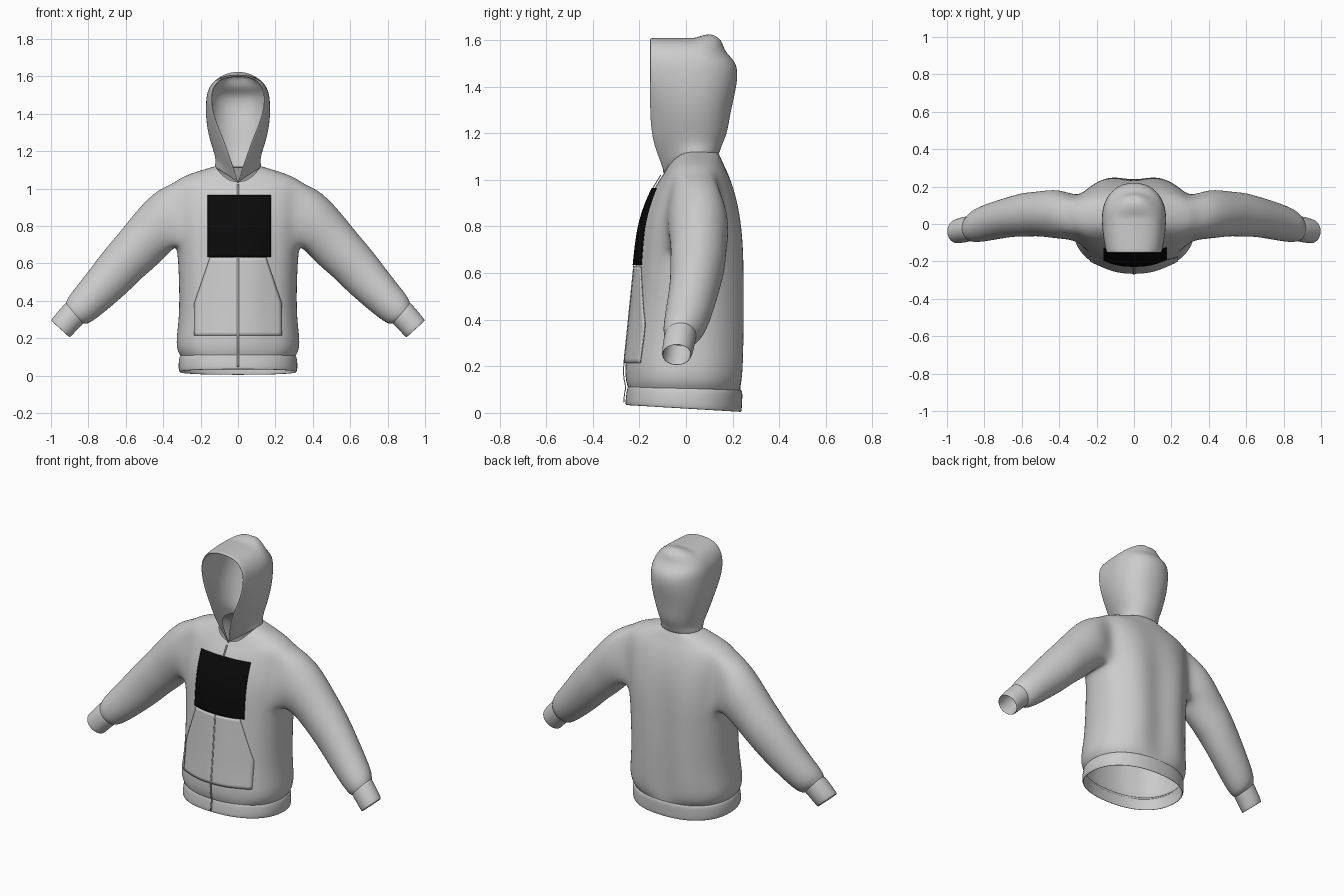
import bpy, bmesh
from math import sin, cos, pi, radians, copysign
from mathutils import Vector
from mathutils.bvhtree import BVHTree

if "Cube" in bpy.data.objects:
    bpy.data.objects.remove(bpy.data.objects["Cube"])


def finish(bm, name, sub=2, thick=0.0, offset=0.0):
    bmesh.ops.remove_doubles(bm, verts=bm.verts[:], dist=1e-4)
    bmesh.ops.recalc_face_normals(bm, faces=bm.faces[:])
    me = bpy.data.meshes.new(name)
    bm.to_mesh(me)
    bm.free()
    me.shade_smooth()
    ob = bpy.data.objects.new(name, me)
    bpy.context.collection.objects.link(ob)
    if thick:
        m = ob.modifiers.new("thickness", 'SOLIDIFY')
        m.thickness, m.offset = thick, offset
    if sub:
        m = ob.modifiers.new("smooth", 'SUBSURF')
        m.levels = m.render_levels = sub
    return ob


def loft(bm, rows, closed=True, skip=lambda r, c: False):
    vs = [[bm.verts.new(p) for p in row] for row in rows]
    n = len(rows[0])
    for r in range(len(rows) - 1):
        for c in range(n if closed else n - 1):
            if not skip(r, c):
                d = (c + 1) % n
                bm.faces.new((vs[r][c], vs[r][d], vs[r + 1][d], vs[r + 1][c]))
    return vs


N = 24


def torso_ring(z, hw, yf, yb, drop=0.0, fold=0.0, tilt=0.0):
    """Soft oval section; drop lowers the front, fold dents the cloth."""
    yc, pts = (yf + yb) / 2, []
    for i in range(N):
        c, s = cos(2 * pi * i / N), sin(2 * pi * i / N)
        x = hw * copysign(abs(c) ** 0.88, c)
        y = yc + (yb - yf) / 2 * copysign(abs(s) ** 0.88, s)
        if i == 6:
            y -= fold * 0.03
        if i in (4, 8):
            y += fold * 0.008
        if i in (16, 20):
            y += fold * 0.012
        pts.append((x, y, z - drop * max(0, -s) ** 2 - tilt * y))
    return pts


# Torso with arm holes: z, half width, front y, back y, front drop, fold
TORSO = [(.095, .303, -.245, .235, 0, 0), (.13, .328, -.26, .25, 0, .6),
         (.19, .334, -.265, .257, 0, .9), (.30, .318, -.252, .26, 0, 1),
         (.45, .316, -.237, .262, 0, 1), (.60, .322, -.222, .26, 0, 1),
         (.70, .33, -.212, .258, 0, 1), (.79, .337, -.2, .25, 0, .8),
         (.87, .342, -.178, .237, 0, .6), (.95, .347, -.145, .217, 0, .4),
         (1.025, .35, -.112, .187, .02, .2), (1.06, .31, -.1, .165, .04, 0),
         (1.095, .21, -.095, .15, .065, 0), (1.12, .122, -.09, .138, .085, 0)]
LOW, HIGH = 6, 10
bm = bmesh.new()
arm_cols = {22, 23, 0, 1, 10, 11, 12, 13}
grid = loft(bm, [torso_ring(*t) for t in TORSO],
            skip=lambda r, c: LOW <= r < HIGH and c in arm_cols)

# Sleeves grown from the arm holes: upper edge, lower edge, y centre, y radius
SLEEVE = [((.45, .99), (.36, .66), .055, .138), ((.575, .845), (.445, .575), .055, .12),
          ((.64, .76), (.52, .515), .05, .122), ((.72, .67), (.58, .45), .042, .11),
          ((.845, .50), (.71, .34), .01, .102), ((.91, .425), (.80, .27), -.012, .09),
          ((.925, .375), (.83, .278), -.025, .064)]


def sleeve_ring(side, up, lo, yc, ry, n=16):
    up, lo = Vector((up[0], 0, up[1])), Vector((lo[0], 0, lo[1]))
    pts = []
    for k in range(n):
        th = pi / 4 + 2 * pi * k / n
        p = (up + lo) / 2 + (up - lo) / 2 * sin(th)
        pts.append((side * p.x, yc + ry * cos(th), p.z))
    return pts


for side in (1, -1):
    idx = ([(HIGH, i) for i in (2, 1, 0, -1)] + [(r, -2) for r in range(HIGH, LOW, -1)]
           + [(LOW, i) for i in (-2, -1, 0, 1)] + [(r, 2) for r in range(LOW, HIGH)])
    prev = [grid[r][i % N if side > 0 else (12 - i) % N] for r, i in idx]
    for st in SLEEVE:
        ring = [bm.verts.new(p) for p in sleeve_ring(side, *st)]
        for k in range(16):
            j = (k + 1) % 16
            bm.faces.new((prev[k], prev[j], ring[j], ring[k]))
        prev = ring
body = finish(bm, "body_and_sleeves")

# Cuffs
for side, label in ((1, "left"), (-1, "right")):
    bm = bmesh.new()
    loft(bm, [sleeve_ring(side, *s) for s in (
        ((.918, .388), (.822, .287), -.022, .064), ((.932, .374), (.836, .272), -.026, .066),
        ((.97, .33), (.872, .237), -.033, .065), ((1.0, .292), (.902, .203), -.04, .062))])
    finish(bm, label + "_cuff", 2, .008)

# Hem band
bm = bmesh.new()
loft(bm, [torso_ring(z, hw, yf, yb, tilt=t) for z, hw, yf, yb, t in (
    (.105, .305, -.245, .236, .03), (.095, .313, -.25, .24, .04),
    (.05, .317, -.256, .238, .05), (.017, .313, -.258, .236, .06))])
hem = finish(bm, "hem_band", 2, .01)

# Hood: z, half width, rim x, rim y, back y, front drop
HOOD = [(1.112, .122, 0, -.092, .138, .08), (1.15, .112, .016, -.115, .148, .06),
        (1.20, .125, .045, -.145, .172, .03), (1.27, .148, .08, -.155, .183, 0),
        (1.35, .164, .116, -.155, .2, 0), (1.43, .167, .14, -.155, .218, 0),
        (1.50, .163, .143, -.155, .216, 0), (1.54, .148, .132, -.155, .168, 0),
        (1.575, .122, .108, -.155, .155, 0), (1.598, .078, .068, -.155, .145, 0),
        (1.605, 0, 0, -.155, .115, 0)]
rows = []
for z, hw, xr, yr, yb, drop in HOOD:
    half, yc = [], .04
    for k in range(6):
        u = 1 - k / 6
        half.append((hw + (xr - hw) * u ** 2, yc + (yr - yc) * u, z - drop * u ** 2))
    for k in range(6):
        a = radians(90) * k / 6
        bump = .016 * sin(a * 2) if z > 1.59 else 0
        half.append((hw * cos(a) ** .9, yc + (yb - yc) * sin(a), z + bump))
    rows.append(half + [(0, yb, z)] + [(-x, y, h) for x, y, h in reversed(half)])
bm = bmesh.new()
loft(bm, rows, closed=False)
finish(bm, "hood", 2, .012)

# Flat pieces laid on the front of the cloth
deps = bpy.context.evaluated_depsgraph_get()
deps.update()
trees = [BVHTree.FromObject(o, deps) for o in (body, hem)]


def front_y(x, z):
    hits = [t.ray_cast(Vector((x, -1, z)), Vector((0, 1, 0)))[0] for t in trees]
    return min((h.y for h in hits if h), default=-.1)


def patch(name, z0, z1, left, right, gap, nx, nz, thick):
    """left and right give the edge x at height fraction t."""
    pts = []
    for j in range(nz + 1):
        t = j / nz
        z = z0 + (z1 - z0) * t
        xs = [left(t) + (right(t) - left(t)) * i / nx for i in range(nx + 1)]
        pts.append([(x, front_y(x, z) - gap, z) for x in xs])
    b = bmesh.new()
    loft(b, pts, closed=False)
    return finish(b, name, 0, thick)


def pocket_edge(t):
    return .235 if t < .4 else .235 - .085 * (t - .4) / .6


patch("front_pocket", .215, .63, lambda t: -pocket_edge(t), pocket_edge, .005, 24, 24, .006)
patch("zip_strip", .045, 1.02, lambda t: -.004, lambda t: .004, .008, 2, 50, .004)
panel = patch("chest_panel", .635, .965, lambda t: -.162, lambda t: .177, .012, 24, 24, .002)
black = bpy.data.materials.new("black_print")
black.diffuse_color = (.003, .003, .003, 1)
black.use_nodes = True
black.node_tree.nodes["Principled BSDF"].inputs["Base Color"].default_value = black.diffuse_color
panel.data.materials.append(black)
